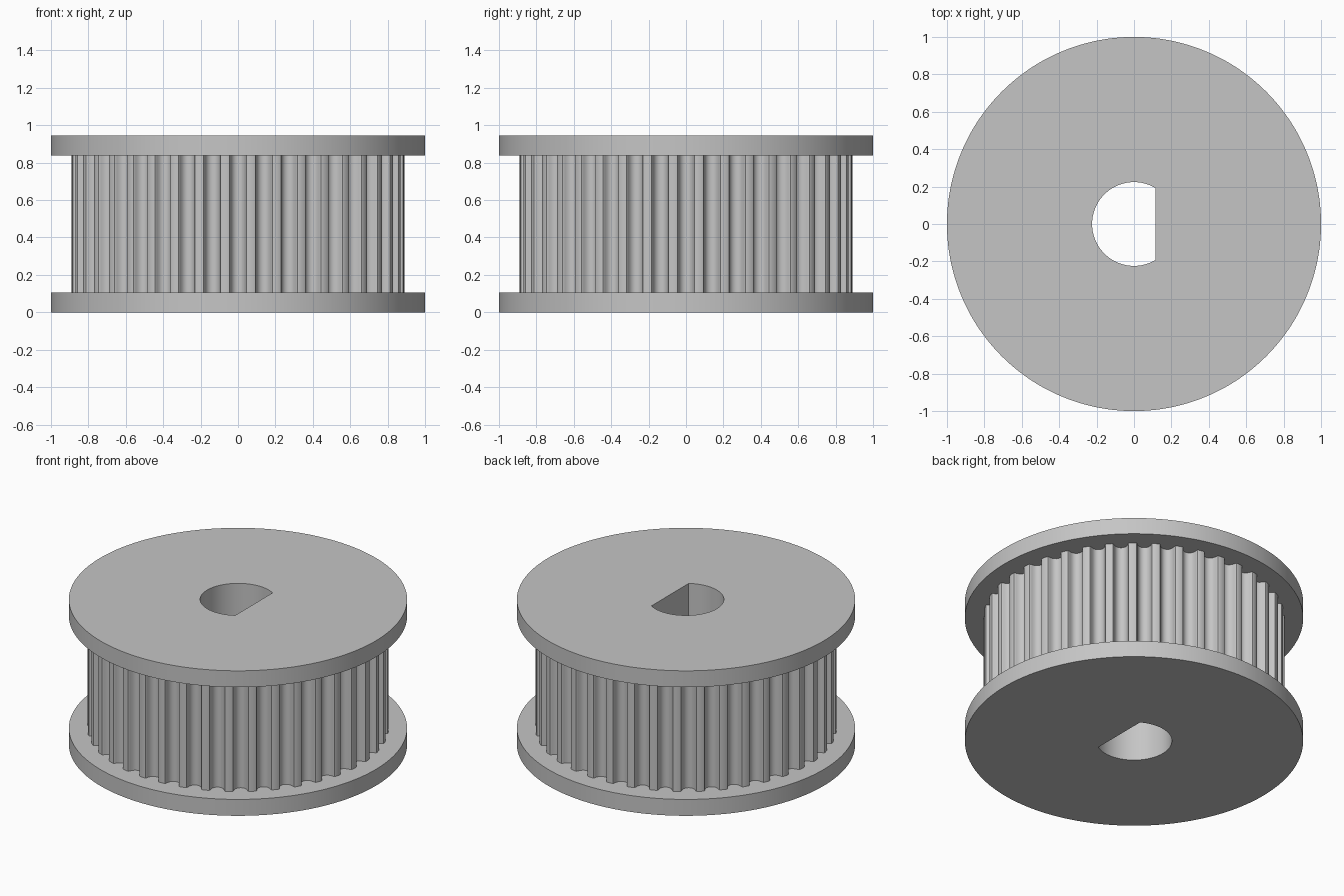
import bpy
import math

cube = bpy.data.objects.get("Cube")
if cube:
    bpy.data.objects.remove(cube, do_unlink=True)

TEETH = 40
R_TOOTH, R_RIM, R_BORE, FLAT_X = 0.891, 1.0, 0.224, 0.115
FLANGE, HEIGHT = 0.107, 0.946

metal = bpy.data.materials.new("grey metal")
metal.use_nodes = True
grey = (0.56, 0.56, 0.56, 1)
metal.diffuse_color = grey
metal.node_tree.nodes["Principled BSDF"].inputs["Base Color"].default_value = grey

# Half of one belt groove as (sideways offset, depth), from centre to land
half = [(0, 0.0545), (0.009, 0.0535), (0.018, 0.0505), (0.0256, 0.0455),
        (0.0323, 0.0385), (0.036, 0.0317), (0.039, 0.0245), (0.0413, 0.017),
        (0.0427, 0.0093), (0.0463, 0.0027), (0.0533, 0)]
groove = [(-x, d) for x, d in half[:0:-1]] + half
pitch = math.tau / TEETH
groove.append((pitch * R_TOOTH / 2, 0))  # middle of the land

# Polar profile of the whole drum, a groove centred on each axis
teeth = [(k * pitch + x / R_TOOTH, R_TOOTH - d)
         for k in range(TEETH) for x, d in groove]
rim = [(a, R_RIM) for a, r in teeth]

# D-shaped bore, with the two corners snapped to exact angles
corner = math.acos(FLAT_X / R_BORE)
angles = [a for a, r in teeth]
for target in (corner, math.tau - corner):
    i = min(range(len(angles)), key=lambda n: abs(angles[n] - target))
    angles[i] = target
bore = []
for a in angles:
    c = math.cos(a)
    bore.append((a, min(R_BORE, FLAT_X / c) if c > 0 else R_BORE))


def loft(name, *rings):
    """Join successive closed (profile, height) rings with quads."""
    n = len(teeth)
    verts = [(r * math.cos(a), r * math.sin(a), z)
             for profile, z in rings for a, r in profile]
    faces = [(s * n + i, s * n + (i + 1) % n,
              (s + 1) * n + (i + 1) % n, (s + 1) * n + i)
             for s in range(len(rings) - 1) for i in range(n)]
    mesh = bpy.data.meshes.new(name)
    mesh.from_pydata(verts, [], faces)
    mesh.materials.append(metal)
    obj = bpy.data.objects.new(name, mesh)
    bpy.context.collection.objects.link(obj)
    bpy.ops.object.select_all(action='DESELECT')
    obj.select_set(True)
    bpy.context.view_layer.objects.active = obj
    bpy.ops.object.shade_smooth_by_angle(angle=math.radians(30))
    return obj


low, high = FLANGE, HEIGHT - FLANGE
loft("lower_flange", (bore, 0), (rim, 0), (rim, low), (teeth, low))
loft("toothed_drum", (teeth, low), (teeth, high))
loft("upper_flange", (teeth, high), (rim, high), (rim, HEIGHT), (bore, HEIGHT))
loft("shaft_bore", (bore, HEIGHT), (bore, 0))
